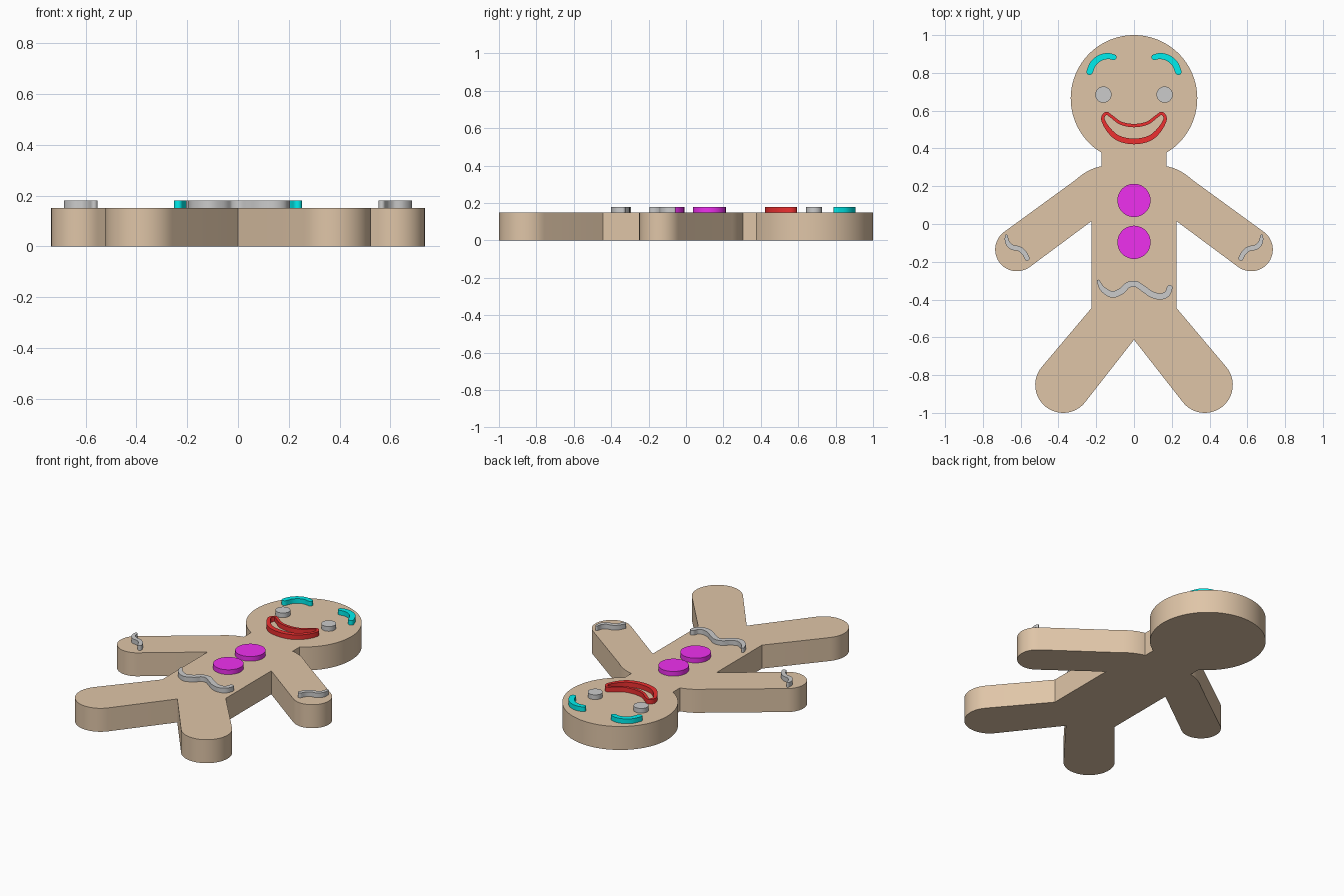
import bpy, bmesh
from math import sin, cos, pi, radians, asin
from mathutils import Vector

if "Cube" in bpy.data.objects:
    bpy.data.objects.remove(bpy.data.objects["Cube"])

TOP = 0.15       # cookie thickness
ICING = 0.18     # top of the icing


def material(name, rgb):
    m = bpy.data.materials.new(name)
    m.diffuse_color = (*rgb, 1)
    return m


def slab(name, pts, faces, z0, z1, mat=None):
    """Extrude flat 2D faces into a closed solid."""
    bm = bmesh.new()
    low = [bm.verts.new((x, y, z0)) for x, y in pts]
    high = [bm.verts.new((x, y, z1)) for x, y in pts]
    count = {}
    for f in faces:
        bm.faces.new([high[i] for i in f])
        bm.faces.new([low[i] for i in reversed(f)])
        for a, b in zip(f, list(f[1:]) + [f[0]]):
            count.setdefault(frozenset((a, b)), []).append((a, b))
    for uses in count.values():
        if len(uses) == 1:
            a, b = uses[0]
            bm.faces.new((low[a], low[b], high[b], high[a]))
    bmesh.ops.recalc_face_normals(bm, faces=bm.faces)
    me = bpy.data.meshes.new(name)
    bm.to_mesh(me)
    bm.free()
    ob = bpy.data.objects.new(name, me)
    bpy.context.collection.objects.link(ob)
    if mat:
        me.materials.append(mat)
    bpy.ops.object.select_all(action='DESELECT')
    ob.select_set(True)
    bpy.context.view_layer.objects.active = ob
    bpy.ops.object.shade_smooth_by_angle(angle=radians(30))
    return ob


def arc(cx, cy, r, a0, a1, n):
    return [(cx + r * cos(a0 + (a1 - a0) * i / n), cy + r * sin(a0 + (a1 - a0) * i / n))
            for i in range(n + 1)]


def disc(name, x, y, r, mat=None):
    pts = arc(x, y, r, 0, 2 * pi, 48)[:-1]
    slab(name, pts, [list(range(48))], TOP, ICING, mat)


def spline(keys, closed, steps=6):
    """Catmull-Rom through (x, y, width) keys."""
    k = [Vector(p) for p in keys]
    n = len(k)
    get = (lambda i: k[i % n]) if closed else (lambda i: k[max(0, min(n - 1, i))])
    out = []
    for i in range(n if closed else n - 1):
        a, b, c, d = (get(i + j) for j in (-1, 0, 1, 2))
        for s in range(steps):
            t = s / steps
            out.append(0.5 * (2 * b + (c - a) * t + (2 * a - 5 * b + 4 * c - d) * t * t
                              + (3 * b - a - 3 * c + d) * t ** 3))
    return out if closed else out + [k[-1]]


def piped(name, keys, mat=None, closed=False, flip=1):
    """A line of icing of varying width, with round ends when open."""
    path = spline([(x * flip, y, w) for x, y, w in keys], closed)
    n = len(path)
    left, right, tang = [], [], []
    for i, p in enumerate(path):
        a = path[(i - 1) % n] if closed else path[max(0, i - 1)]
        b = path[(i + 1) % n] if closed else path[min(n - 1, i + 1)]
        t = (b - a).to_2d().normalized()
        s = Vector((-t.y, t.x)) * p.z / 2
        tang.append(t)
        left.append(p.to_2d() + s)
        right.append(p.to_2d() - s)
    pts = left + right
    faces = [[i, n + i, n + (i + 1) % n, (i + 1) % n] for i in range(n if closed else n - 1)]
    if not closed:
        for end, sign in ((0, -1), (n - 1, 1)):
            c, s = path[end].to_2d(), left[end] - path[end].to_2d()
            out = tang[end] * sign * s.length
            first = len(pts)
            pts += [c + s * cos(pi * j / 8) + out * sin(pi * j / 8) for j in range(1, 8)]
            ring = [end] + list(range(first, first + 7)) + [n + end]
            faces.append(ring if sign < 0 else ring[::-1])
    slab(name, pts, faces, TOP, ICING, mat)


brown = material("biscuit", (0.50, 0.27, 0.12))
brown.diffuse_color = (0.74, 0.56, 0.39, 1)
cyan = material("cyan_icing", (0.0, 0.85, 0.85))
red = material("red_icing", (0.85, 0.03, 0.03))
magenta = material("magenta_icing", (0.86, 0.03, 0.86))

# Biscuit body: right half outline from head top to crotch, then mirrored
half = arc(0, 0.665, 0.335, pi / 2, -pi / 2 + asin(0.172 / 0.335), 40)
p0, p1, p2 = Vector((0.172, 0.306)), Vector((0.245, 0.292)), Vector((0.31, 0.233))
half += [tuple(p0 * (1 - t) ** 2 + p1 * 2 * t * (1 - t) + p2 * t * t)
         for t in (i / 8 for i in range(9))]
half += arc(0.62, -0.135, 0.115, radians(54), radians(-126), 24)      # hand
half += [(0.225, 0.015), (0.225, -0.445)]                             # armpit, hip
half += arc(0.375, -0.852, 0.148, radians(40), radians(-141.5), 24)   # foot
half += [(0, -0.613)]
outline = half + [(-x, y) for x, y in half[-2:0:-1]]
slab("biscuit_body", outline, [list(range(len(outline)))[::-1]], 0, TOP, brown)

# Buttons
disc("upper_button", 0, 0.125, 0.088, magenta)
disc("lower_button", 0, -0.097, 0.088, magenta)

# Paired eyes, eyebrows and cuff icing
brow = [(0.107, 0.883, 0.03), (0.14, 0.889, 0.032), (0.18, 0.879, 0.033),
        (0.215, 0.85, 0.034), (0.235, 0.806, 0.034)]
cuff = [(0.676, -0.064, 0.016), (0.670, -0.098, 0.024), (0.645, -0.123, 0.027),
        (0.608, -0.131, 0.026), (0.582, -0.152, 0.026), (0.566, -0.182, 0.026)]
for side, f in (("right", 1), ("left", -1)):
    disc(side + "_eye", 0.162 * f, 0.685, 0.043)
    piped(side + "_eyebrow", brow, cyan, flip=f)
    piped(side + "_cuff_icing", cuff, flip=f)

# Smiling mouth outline
lip = [(0.08, 0.453, 0.029), (0.132, 0.496, 0.025), (0.165, 0.555, 0.018),
       (0.148, 0.586, 0.016), (0.12, 0.570, 0.016), (0.07, 0.534, 0.017)]
mouth = [(0, 0.437, 0.03)] + lip + [(0, 0.521, 0.018)] + [(-x, y, w) for x, y, w in lip[::-1]]
piped("mouth", mouth, red, closed=True)

# Wavy waist icing
piped("waist_icing", [(-0.189, -0.303, 0.016), (-0.165, -0.345, 0.028), (-0.115, -0.373, 0.034),
                      (-0.065, -0.354, 0.034), (-0.032, -0.323, 0.032), (0.01, -0.318, 0.032),
                      (0.05, -0.343, 0.032), (0.095, -0.373, 0.033), (0.14, -0.384, 0.033),
                      (0.175, -0.370, 0.032), (0.189, -0.338, 0.03)])

for m in bpy.data.materials:
    if m.users and not m.is_grease_pencil:
        m.use_nodes = True
        m.node_tree.nodes["Principled BSDF"].inputs["Base Color"].default_value = m.diffuse_color
